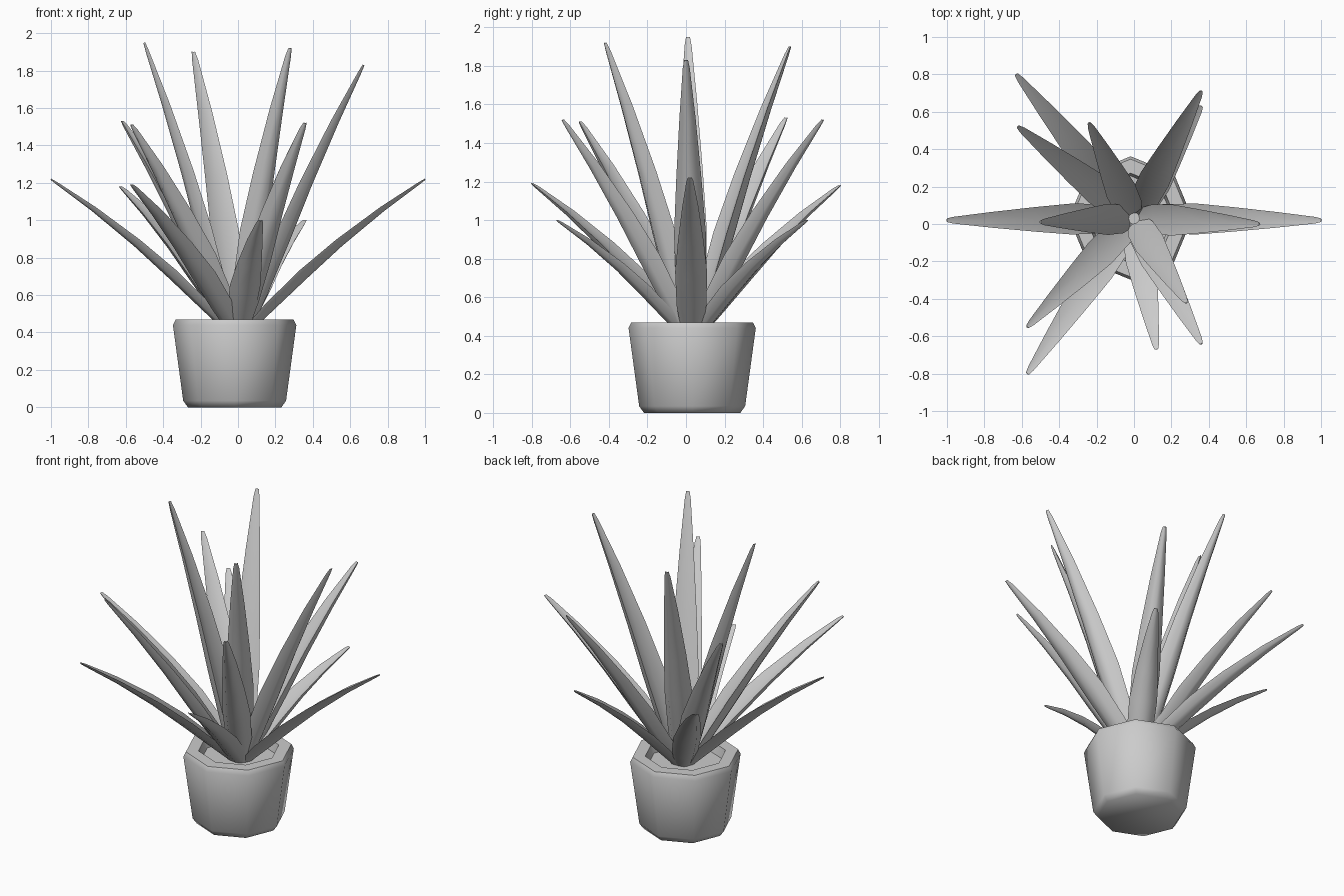
import bpy, bmesh, math
from mathutils import Vector

if "Cube" in bpy.data.objects:
    bpy.data.objects.remove(bpy.data.objects["Cube"])

grey = bpy.data.materials.new("plain grey")
grey.diffuse_color = (0.6, 0.6, 0.6, 1)
grey.use_nodes = True
grey.node_tree.nodes["Principled BSDF"].inputs["Base Color"].default_value = grey.diffuse_color


def make(name, rings, angle):
    """Skin a list of equal closed rings, cap both ends, smooth shade."""
    bm = bmesh.new()
    loops = [[bm.verts.new(p) for p in r] for r in rings]
    n = len(loops[0])
    for a, b in zip(loops, loops[1:]):
        for i in range(n):
            j = (i + 1) % n
            bm.faces.new((a[i], a[j], b[j], b[i]))
    bm.faces.new(loops[0][::-1])
    bm.faces.new(loops[-1])
    bmesh.ops.recalc_face_normals(bm, faces=bm.faces)
    me = bpy.data.meshes.new(name)
    bm.to_mesh(me)
    bm.free()
    me.materials.append(grey)
    ob = bpy.data.objects.new(name, me)
    bpy.context.collection.objects.link(ob)
    bpy.ops.object.select_all(action='DESELECT')
    ob.select_set(True)
    bpy.context.view_layer.objects.active = ob
    bpy.ops.object.shade_smooth_by_angle(angle=math.radians(angle))


# Eight-sided pot: outer wall, rim, inner wall, closed by the soil floor
pot = [(0.25, 0), (0.275, 0.035), (0.33, 0.44), (0.315, 0.47), (0.24, 0.47), (0.225, 0.41)]
make("pot", [[(-0.018 + r * math.cos(k * math.pi / 4),
               0.032 + r * math.sin(k * math.pi / 4), z) for k in range(8)]
             for r, z in pot], 60)

# Leaf tips
tips = [(-0.5, 0.01, 1.95), (-0.24, 0.54, 1.9), (0.28, -0.42, 1.92), (0.67, 0.0, 1.83),
        (-0.62, 0.52, 1.53), (-0.57, -0.55, 1.51), (0.36, 0.71, 1.52), (0.36, -0.64, 1.52),
        (-1.0, 0.02, 1.22), (1.0, 0.02, 1.22), (-0.63, 0.8, 1.18),
        (-0.57, -0.8, 1.19), (0.36, 0.63, 1.0), (0.12, -0.67, 1.0)]
section = [(-1, 0.25), (-0.6, -0.25), (0, -0.45), (0.6, -0.25), (1, 0.25), (0, 0.05)]
widths = [(0, 0.05), (0.15, 0.077), (0.35, 0.083), (0.55, 0.066), (0.78, 0.042), (0.97, 0.018), (1, 0.01)]

# Leaves: crescent section swept along a slightly drooping arc
for k, t in enumerate(tips):
    tip = Vector(t)
    out = Vector((tip.x, tip.y - 0.03, 0)).normalized()
    lean = (tip - Vector((0, 0, 0.4))).normalized()
    spread = 1 - lean.z
    base = Vector((0, 0.03, 0.4)) + out * 0.03
    side = Vector((-out.y, out.x, 0))
    up = (tip - base).cross(side).normalized()
    if up.z < 0:
        up = -up
    ctrl = (base + tip) / 2 + up * (0.05 + 0.1 * spread)
    thick = 1.4 if tip.z > 1.4 else 1.0
    rings = []
    for s, w in widths:
        p = base * (1 - s) ** 2 + ctrl * 2 * s * (1 - s) + tip * s * s
        tan = (ctrl - base) * (1 - s) + (tip - ctrl) * s
        nor = tan.cross(side).normalized()
        if nor.dot(up) < 0:
            nor = -nor
        rings.append([p + side * u * w + nor * v * w * thick for u, v in section])
    make(f"leaf_{k + 1}", rings, 60)
